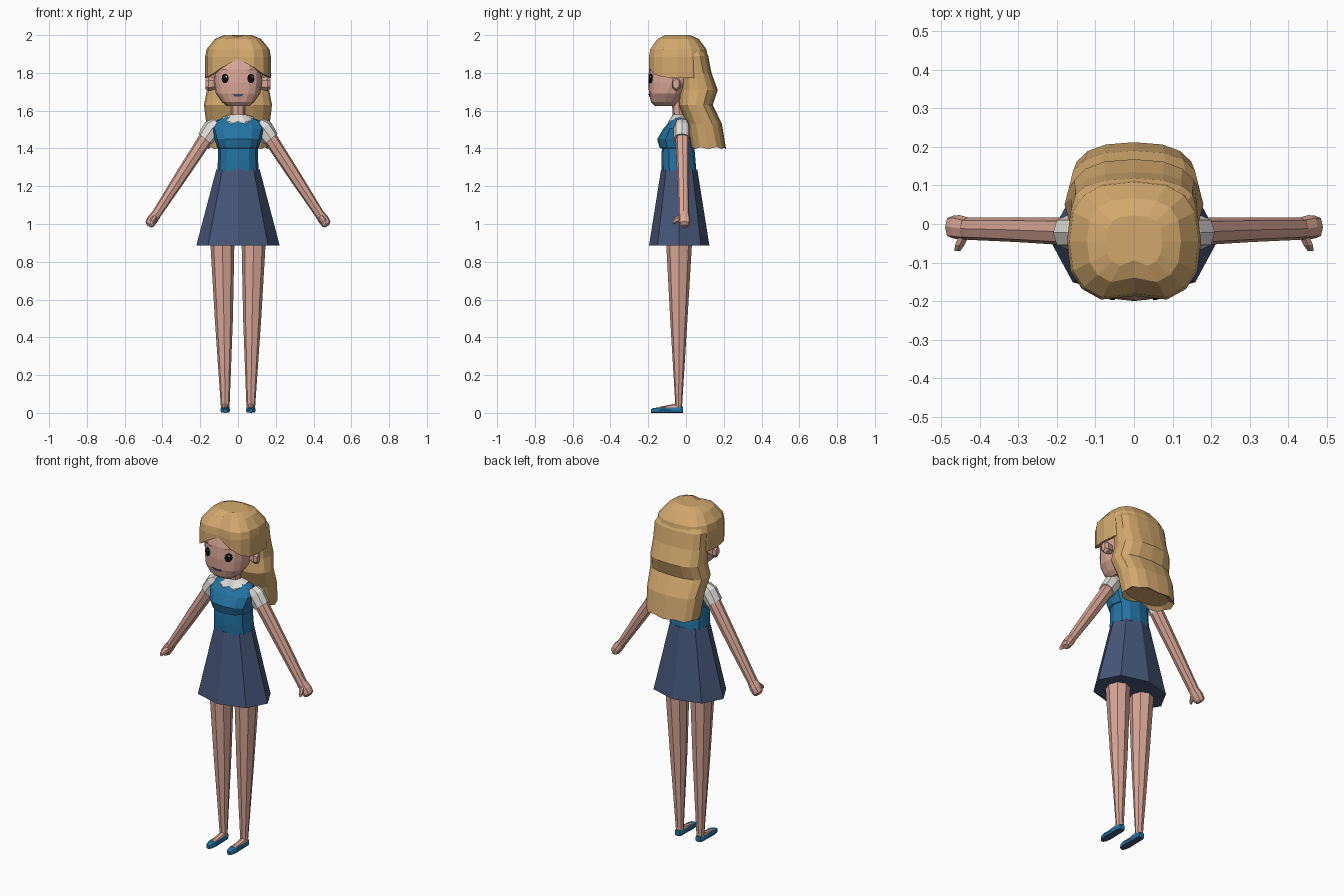
import bpy, bmesh, math
from mathutils import Vector
from mathutils.bvhtree import BVHTree

if "Cube" in bpy.data.objects:
    bpy.data.objects.remove(bpy.data.objects["Cube"])


def material(name, r, g, b):
    m = bpy.data.materials.new(name)
    lin = [((c / 255 + 0.055) / 1.055) ** 2.4 if c > 10 else c / 3300 for c in (r, g, b)]
    m.diffuse_color = (*lin, 1)
    m.use_nodes = True
    m.node_tree.nodes["Principled BSDF"].inputs["Base Color"].default_value = m.diffuse_color
    return m


skin = material("skin", 218, 167, 151)
blond = material("blond", 211, 169, 110)
blue = material("blue", 36, 115, 163)
navy = material("navy", 70, 86, 120)
white = material("off_white", 224, 221, 216)
black = material("black", 8, 8, 8)
brown = material("brow_brown", 150, 100, 82)


def ring(c, u, v, n=8, p=2.0):
    """Superellipse ring; the first point lies at -v."""
    c, u, v, pts = Vector(c), Vector(u), Vector(v), []
    for i in range(n):
        a = 2 * math.pi * i / n
        s, k = math.sin(a), math.cos(a)
        s = math.copysign(abs(s) ** (2 / p), s) if abs(s) > 1e-6 else 0
        k = math.copysign(abs(k) ** (2 / p), k) if abs(k) > 1e-6 else 0
        pts.append(c + u * s - v * k)
    return pts


def level(z, hx, y0, y1, n=12, p=2.4, x=0):
    """Horizontal ring of half width hx between y0 and y1."""
    return ring((x, (y0 + y1) / 2, z), (hx, 0, 0), (0, (y1 - y0) / 2, 0), n, p)


def loft(name, rings, mat, caps=(True, True)):
    bm = bmesh.new()
    rows = [[bm.verts.new(p) for p in r] for r in rings]
    n = len(rows[0])
    for a, b in zip(rows, rows[1:]):
        for i in range(n):
            bm.faces.new((a[i], a[(i + 1) % n], b[(i + 1) % n], b[i]))
    if caps[0]:
        bm.faces.new(rows[0])
    if caps[1]:
        bm.faces.new(rows[-1])
    bmesh.ops.recalc_face_normals(bm, faces=bm.faces)
    me = bpy.data.meshes.new(name)
    bm.to_mesh(me)
    bm.free()
    ob = bpy.data.objects.new(name, me)
    bpy.context.collection.objects.link(ob)
    me.materials.append(mat)
    return ob


def limb(name, stations, mat, n=8, p=2.2):
    """Tube in the xz plane from (x, y, z, half_width, half_depth) stations."""
    d = Vector(stations[-1][:3]) - Vector(stations[0][:3])
    side = Vector((d.z, 0, -d.x)).normalized()
    return loft(name, [ring(s[:3], side * s[3], (0, s[4], 0), n, p) for s in stations], mat)


# Head and neck
head = loft("head", [level(*s, n=16, p=2.6) for s in (
    (1.625, .06, -.165, -.06), (1.645, .085, -.185, -.04), (1.69, .117, -.196, -.01),
    (1.75, .127, -.2, .04), (1.82, .13, -.196, .07), (1.88, .13, -.18, .08),
    (1.95, .1, -.14, .05))], skin)
loft("neck", [level(1.54, .037, -.068, .0, 8), level(1.65, .037, -.075, .0, 8)], skin)
for s in (-1, 1):
    loft("ear", [ring((s * x, -.052, 1.742), (0, a, 0), (0, 0, b), 6) for x, a, b in
                 ((.115, .018, .028), (.155, .027, .04), (.172, .018, .028))], skin)

# Face details: thin plates laid on the head surface
tree = BVHTree.FromPolygons([v.co for v in head.data.vertices],
                            [p.vertices for p in head.data.polygons])


def decal(name, outline, mat, lift=.004):
    pts = []
    for x, z in outline:
        hit = tree.ray_cast(Vector((x, -1, z)), Vector((0, 1, 0)))[0]
        pts.append(Vector((x, hit.y - lift, z)))
    back = [p + Vector((0, lift + .001, 0)) for p in pts]
    loft(name, [pts, back], mat)


def oval(x, z, a, b, n):
    return [(x + a * math.cos(2 * math.pi * i / n), z + b * math.sin(2 * math.pi * i / n))
            for i in range(n)]


for s in (-1, 1):
    decal("eye", oval(s * .068, 1.77, .019, .026, 10), black)
    decal("eye_glint", oval(s * .068 + .006, 1.78, .004, .005, 6), white, .006)
    decal("eyebrow", [(s * .045, 1.812), (s * .072, 1.822), (s * .098, 1.812),
                      (s * .072, 1.815)], brown)
decal("mouth", [(-.033, 1.69), (-.012, 1.687), (.012, 1.687), (.033, 1.69),
                (.018, 1.676), (-.018, 1.676)], navy)

# Hair cap with a centre parting and swept fringe
N = 16
fringe = [1.885, 1.84, 1.805, 1.79, 1.785, 1.785, 1.785, 1.785, 1.785]
cap = []
for z, k in ((2.0, .42), (1.98, .7), (1.925, .96), (1.885, 1.0), (None, 1.0), (None, .87)):
    row = ring((0, -.045, z or 0), (.174 * k, 0, 0), (0, .16 * k, 0), N, 2.7)
    if z is None:
        for i, p in enumerate(row):
            p.z = fringe[min(i, N - i)] - (.012 if k == 1 else .006)
    row[0].y += .018
    if z and z > 1.99:
        row[0].z -= .008
    cap.append(row)
loft("hair_cap", cap, blond, (True, False))

# Wavy hair falling down the back
waves = [level(*s, n=16, p=2.5) for s in (
    (1.93, .14, -.05, .095), (1.89, .162, -.04, .118), (1.80, .162, -.03, .135),
    (1.71, .165, -.035, .168), (1.63, .18, -.04, .142), (1.53, .168, .0, .19),
    (1.40, .158, .025, .212), (1.42, .13, .045, .18))]
for i, p in enumerate(waves[-2]):
    p.z += .01 * (i % 2) - .003
loft("back_hair", waves, blond)

# Bodice: bust over a fitted waist
loft("bodice", [level(*s) for s in (
    (1.28, .11, -.128, .055), (1.34, .106, -.13, .05), (1.40, .105, -.128, .045),
    (1.403, .11, -.14, .045), (1.45, .124, -.152, .045), (1.505, .14, -.12, .036),
    (1.548, .115, -.082, .022), (1.572, .05, -.068, .004))], blue)

# Round collar, notched at the front
inner, outer, under = [], [], []
for i in range(20):
    a = 2 * math.pi * (i + .5) / 20
    c, f = math.cos(a), max(0, math.cos(a))
    k = .8 if i in (0, 19) else 1
    inner.append(Vector((.038 * math.sin(a), -.033 - .036 * c, 1.58)))
    outer.append(Vector((.082 * k * math.sin(a), -.033 - .07 * k * c, 1.567 - .03 * f)))
    under.append(outer[-1] - Vector((0, 0, .012)))
loft("collar", [inner, outer, under], white, (False, False))

# Skirt: eight flared panels
loft("skirt", [ring((0, -.036, 1.288), (.115, 0, 0), (0, .096, 0), 8, 2.1),
               ring((0, -.036, .885), (.221, 0, 0), (0, .16, 0), 8, 2.1)], navy)

for s in (-1, 1):
    # Sleeve, arm and hand
    limb("sleeve", [(s * .105, -.022, 1.535, .036, .036), (s * .135, -.022, 1.508, .05, .044),
                    (s * .175, -.022, 1.45, .045, .044)], white)
    limb("arm", [(s * .16, -.02, 1.47, .038, .036), (s * .30, -.015, 1.255, .033, .032),
                 (s * .43, -.012, 1.055, .025, .029)], skin, 8, 2.4)
    limb("hand", [(s * .43, -.012, 1.055, .025, .029), (s * .452, -.008, 1.025, .029, .031),
                  (s * .468, -.008, 1.0, .026, .03), (s * .472, -.008, .988, .012, .022)],
         skin, 8, 2.6)
    loft("thumb", [ring(c, (r, 0, 0), (0, 0, r * 1.2), 6) for c, r in (
        ((s * .438, -.025, 1.035), .016), ((s * .452, -.055, 1.02), .014),
        ((s * .458, -.07, 1.008), .009))], skin)

    # Leg, foot and shoe
    loft("leg", [level(*r, n=8, p=2.2, x=s * x) for x, r in (
        (.084, (1.0, .068, -.11, .038)), (.0825, (.885, .063, -.104, .031)),
        (.075, (.5, .048, -.084, .008)), (.068, (.05, .024, -.057, -.02)),
        (.068, (.015, .022, -.055, -.022)))], skin)
    loft("foot", [ring((s * .068, y, z), (w, 0, 0), (0, 0, h), 8) for y, z, w, h in (
        (-.03, .03, .02, .026), (-.07, .026, .02, .02), (-.14, .02, .017, .012))], skin)
    shoe = loft("shoe", [ring((s * .068, y, h / 2), (w, 0, 0), (0, 0, h / 2), 8, 4)
                         for y, w, h in ((-.016, .017, .034), (-.03, .024, .034),
                                         (-.08, .024, .03), (-.14, .026, .029),
                                         (-.172, .02, .026), (-.185, .01, .02))], blue)
    shoe.data.materials.append(navy)
    for f in shoe.data.polygons:  # dark sole
        f.material_index = 1 if f.normal.z < -.8 else 0
